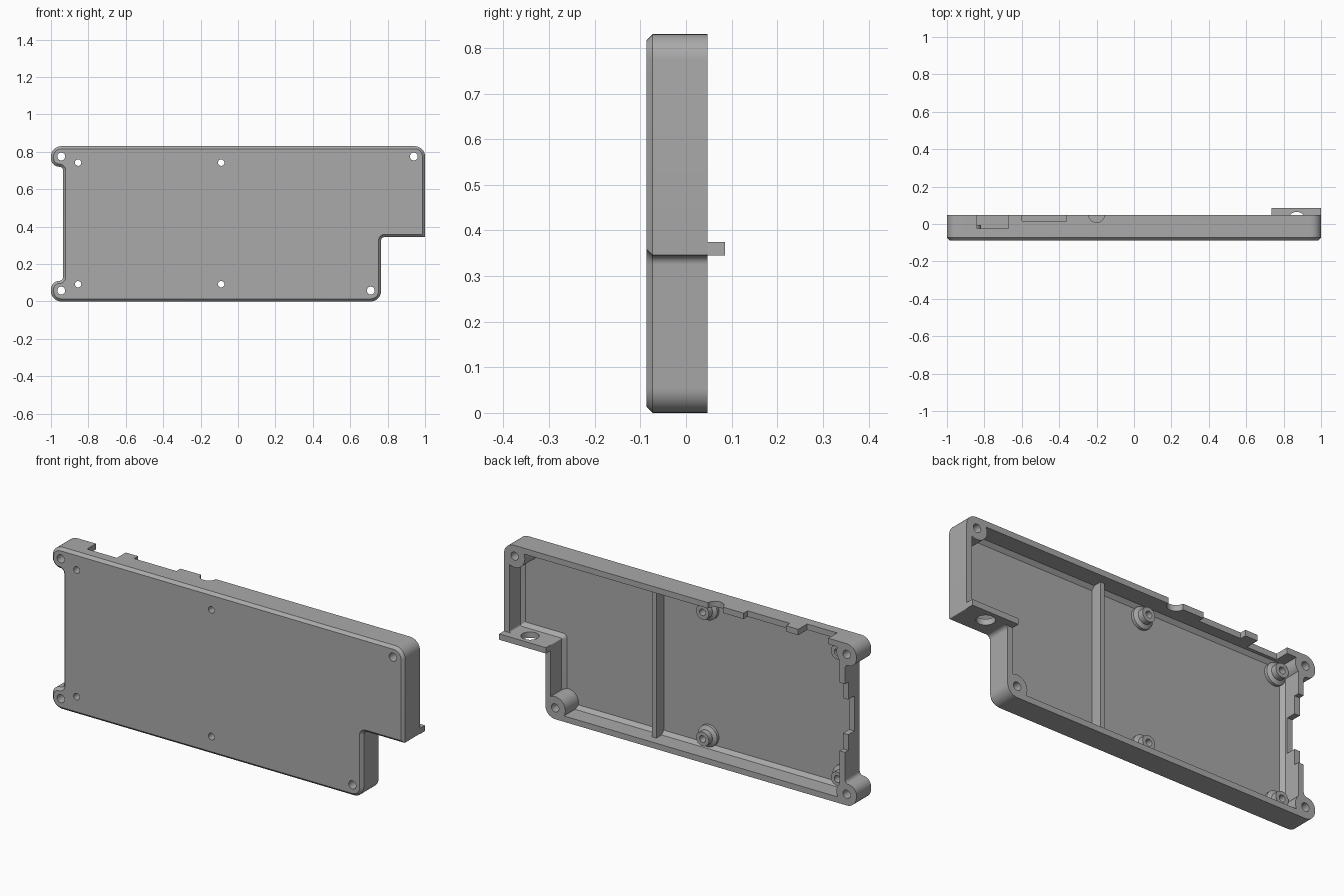
import bpy, bmesh, math
from mathutils import Vector

cube = bpy.data.objects.get("Cube")
if cube:
    bpy.data.objects.remove(cube, do_unlink=True)

grey = bpy.data.materials.new("plain grey")
grey.use_nodes = True
grey.diffuse_color = (0.4, 0.4, 0.4, 1)
grey.node_tree.nodes["Principled BSDF"].inputs["Base Color"].default_value = (0.4, 0.4, 0.4, 1)

FRONT, FLOOR, RIM = -0.087, -0.06, 0.047


def finish(name, bm):
    bmesh.ops.recalc_face_normals(bm, faces=bm.faces)
    mesh = bpy.data.meshes.new(name)
    bm.to_mesh(mesh)
    bm.free()
    mesh.materials.append(grey)
    ob = bpy.data.objects.new(name, mesh)
    bpy.context.collection.objects.link(ob)
    return ob


def outline(corners, inset):
    """Rounded right-angled outline, counter-clockwise, moved inwards."""
    pts = []
    for i, (x, z, r) in enumerate(corners):
        p = Vector((x, z))
        u = (p - Vector(corners[i - 1][:2])).normalized()
        v = (Vector(corners[(i + 1) % len(corners)][:2]) - p).normalized()
        turn = 1 if u.cross(v) > 0 else -1
        p += inset * Vector((-u.y - v.y, u.x + v.x))
        r = max(r - inset * turn, 0.002)
        c = p - u * r + v * r
        for k in range(9):
            t = k / 8 * math.pi / 2
            pts.append(c - v * r * math.cos(t) + u * r * math.sin(t))
    return pts


def circle(x, z, r, n=32):
    return [Vector((x + r * math.cos(2 * math.pi * k / n),
                    z + r * math.sin(2 * math.pi * k / n))) for k in range(n)]


def loft(name, sections, capped=True):
    """Skin between (y, ring) sections; uncapped lofts close on themselves."""
    bm = bmesh.new()
    rings = [[bm.verts.new((p.x, y, p.y)) for p in ring] for y, ring in sections]
    pairs = list(zip(rings, rings[1:]))
    if capped:
        bm.faces.new(rings[0])
        bm.faces.new(rings[-1])
    else:
        pairs.append((rings[-1], rings[0]))
    for a, b in pairs:
        for k in range(len(a)):
            j = (k + 1) % len(a)
            bm.faces.new((a[k], a[j], b[j], b[k]))
    return finish(name, bm)


def rod(name, x, z, r, y0, y1):
    return loft(name, [(y0, circle(x, z, r)), (y1, circle(x, z, r))])


def box(name, x0, x1, y0, y1, z0, z1):
    ring = [Vector(p) for p in ((x0, z0), (x1, z0), (x1, z1), (x0, z1))]
    return loft(name, [(y0, ring), (y1, ring)])


def cut(target, cutter, keep=False):
    bpy.context.view_layer.objects.active = target
    mod = target.modifiers.new("cut", 'BOOLEAN')
    mod.operation, mod.solver, mod.object = 'DIFFERENCE', 'EXACT', cutter
    bpy.ops.object.modifier_apply(modifier=mod.name)
    if not keep:
        bpy.data.objects.remove(cutter, do_unlink=True)


# Tray body with a chamfered front edge and two ears on one end
body = [(-1, 0, 0.055), (0.765, 0, 0.055), (0.765, 0.345, 0.02), (1, 0.345, 0.004),
        (1, 0.83, 0.055), (-1, 0.83, 0.055), (-1, 0.72, 0.045), (-0.935, 0.72, 0.02),
        (-0.935, 0.11, 0.02), (-1, 0.11, 0.045)]
case = loft("case_tray", [(FRONT, outline(body, 0.014)),
                          (FRONT + 0.014, outline(body, 0)), (RIM, outline(body, 0))])

# Hollow, with a sloped foot round the floor; corner screw bosses stay solid
hollow = [(-0.905, 0.03, 0.02), (0.735, 0.03, 0.02), (0.735, 0.375, 0.005),
          (0.97, 0.375, 0.01), (0.97, 0.8, 0.025), (-0.905, 0.8, 0.02)]
cavity = loft("cavity", [(FLOOR, outline(hollow, 0.018)),
                         (FLOOR + 0.018, outline(hollow, 0)), (0.1, outline(hollow, 0))])
screws = [(-0.945, 0.775), (-0.945, 0.058), (0.71, 0.058), (0.94, 0.775)]
for x, z in screws:
    cut(cavity, rod("boss", x, z, 0.058, -0.2, 0.2))
cut(case, cavity)

# Screw holes and standoff holes
posts = [(x, z) for x in (-0.855, -0.09) for z in (0.092, 0.742)]
for x, z in screws:
    cut(case, rod("hole", x, z, 0.021, -0.2, 0.2))
for x, z in posts:
    cut(case, rod("hole", x, z, 0.017, -0.2, 0.2))

# Connector openings in the top wall
for x0, x1, y in ((-0.84, -0.67, -0.025), (-0.6, -0.36, 0.015)):
    cut(case, box("opening", x0, x1, y, 0.1, 0.77, 0.9))
notch = rod("notch", 0, 0, 0.042, -0.05, 0.05)
notch.rotation_euler.x = math.pi / 2
notch.location = (-0.2, 0.05, 0.82)
bpy.context.view_layer.update()
cut(case, notch)

# Stepped openings in the end wall
for z0, z1, y in ((0.35, 0.53, -0.03), (0.53, 0.62, 0.02), (0.27, 0.35, 0.02)):
    cut(case, box("opening", -1.1, -0.88, y, 0.1, z0, z1))

# Shelf lip with a round hole through it and the wall
shelf = box("shelf_lip", 0.735, 1, RIM, 0.086, 0.345, 0.375)
drill = rod("drill", 0, 0, 0.043, -0.06, 0.06)
drill.rotation_euler.x = math.pi / 2
drill.location = (0.87, 0.022, 0.36)
bpy.context.view_layer.update()
cut(case, drill, keep=True)
cut(shelf, drill)

# Hollow standoffs with a wider foot
profile = [(0.017, -0.07), (0.055, -0.07), (0.055, -0.045), (0.036, -0.035),
           (0.036, -0.005), (0.017, -0.005)]
for i, (x, z) in enumerate(posts):
    loft(f"standoff_{i + 1}", [(y, circle(x, z, r)) for r, y in profile], capped=False)

# Divider rib across the floor
box("divider_rib", 0.168, 0.192, -0.07, 0, 0.02, 0.81)

# Smooth round walls, sharp edges
for ob in bpy.context.collection.objects:
    if ob.type == 'MESH' and grey.name in ob.data.materials:
        bpy.ops.object.select_all(action='DESELECT')
        ob.select_set(True)
        bpy.context.view_layer.objects.active = ob
        bpy.ops.object.shade_smooth_by_angle(angle=math.radians(30))
